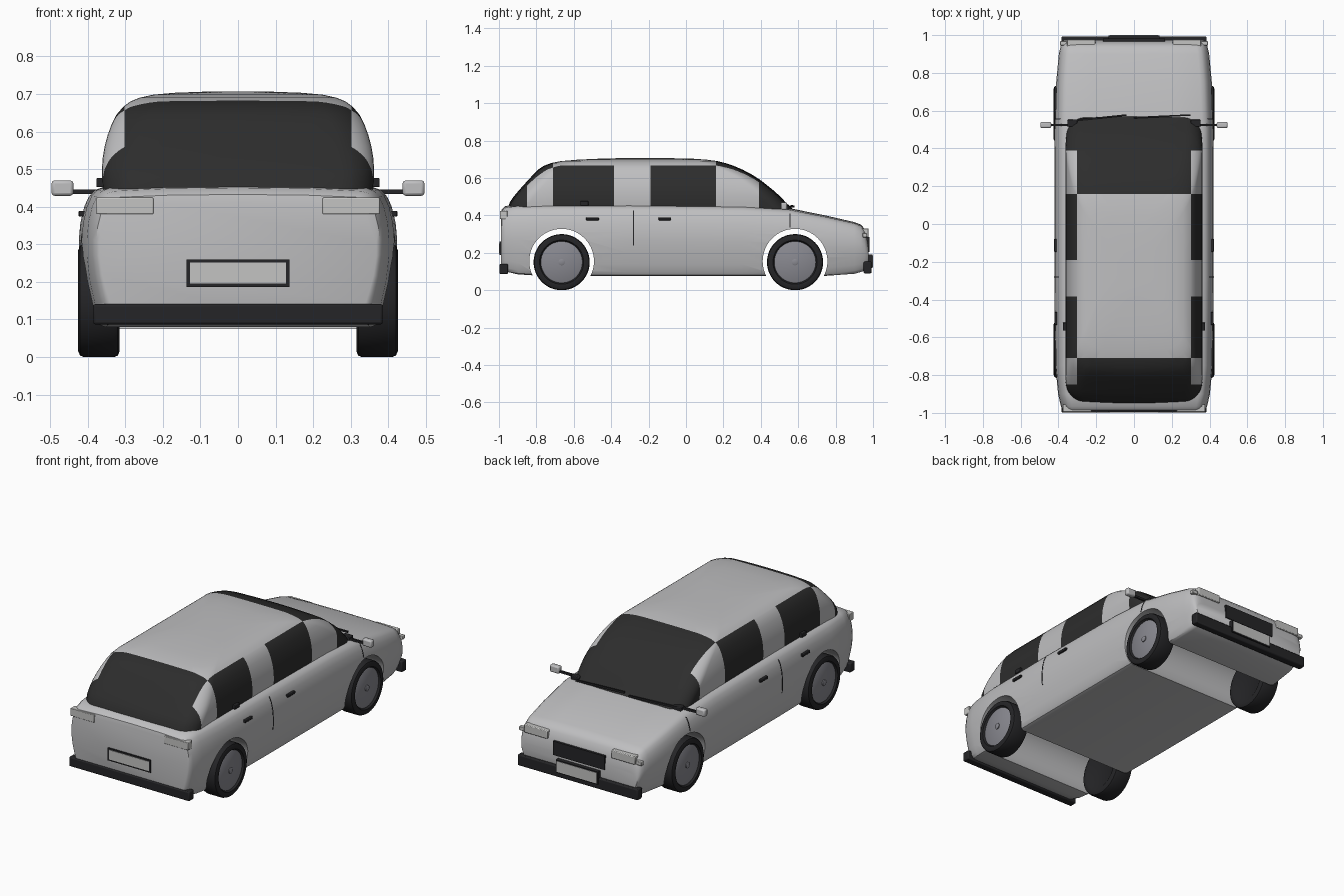
import bpy, bmesh, math
from mathutils import Vector

if "Cube" in bpy.data.objects:
    bpy.data.objects.remove(bpy.data.objects["Cube"])


def material(name, r, g, b):
    m = bpy.data.materials.new(name)
    m.diffuse_color = (r, g, b, 1)
    m.use_nodes = True
    m.node_tree.nodes["Principled BSDF"].inputs["Base Color"].default_value = m.diffuse_color
    return m


PAINT = material("silver_paint", 0.52, 0.52, 0.53)
GLASS = material("dark_glass", 0.026, 0.026, 0.026)
RUBBER = material("black_rubber", 0.018, 0.018, 0.02)
RIM = material("rim_grey", 0.25, 0.25, 0.28)
LAMP = material("lamp_grey", 0.55, 0.55, 0.54)


def finish(bm, name, mats, bevel=0.0, angle=35):
    bmesh.ops.recalc_face_normals(bm, faces=bm.faces)
    me = bpy.data.meshes.new(name)
    bm.to_mesh(me)
    bm.free()
    ob = bpy.data.objects.new(name, me)
    bpy.context.collection.objects.link(ob)
    for m in mats:
        me.materials.append(m)
    if bevel:
        b = ob.modifiers.new("bevel", 'BEVEL')
        b.width, b.segments = bevel, 2
    bpy.ops.object.select_all(action='DESELECT')
    ob.select_set(True)
    bpy.context.view_layer.objects.active = ob
    bpy.ops.object.shade_smooth_by_angle(angle=math.radians(angle))
    return ob


def loft(bm, rings):
    """Skin a list of equal-length point rings and cap both ends."""
    vs = [[bm.verts.new(p) for p in r] for r in rings]
    n = len(vs[0])
    for a, b in zip(vs, vs[1:]):
        for i in range(n):
            j = (i + 1) % n
            bm.faces.new((a[i], a[j], b[j], b[i]))
    bm.faces.new(vs[0])
    bm.faces.new(vs[-1])


def box(name, x, y, z, mat, mirror=False, bevel=0.0):
    """Box from (min, max) ranges, optionally repeated on the other side."""
    bm = bmesh.new()
    for s in ((1, -1) if mirror else (1,)):
        loft(bm, [[(s * x[0], yy, zz), (s * x[1], yy, zz), (s * x[1], yy, zt), (s * x[0], yy, zt)]
                  for yy, zz, zt in ((y[0], *z), (y[1], *z))])
    return finish(bm, name, [mat], bevel)


def lathe(bm, profile, s, cy, cz, n=48):
    """Spin (x, radius) pairs round a crosswise axle."""
    loft(bm, [[(s * x, cy + r * math.cos(2 * math.pi * i / n), cz + r * math.sin(2 * math.pi * i / n))
               for i in range(n)] for x, r in profile])


# Lower body: stations of y, bottom, top, half width, with one shared section
STATIONS = [(-.99, .13, .405, .368), (-.985, .115, .428, .377), (-.965, .10, .445, .387),
            (-.90, .085, .453, .402), (-.75, .075, .456, .416), (-.3, .075, .456, .422),
            (.3, .075, .449, .422), (.55, .075, .434, .42), (.75, .077, .394, .412),
            (.90, .088, .360, .398), (.935, .097, .347, .390), (.955, .105, .325, .384),
            (.968, .115, .28, .376), (.975, .13, .235, .368)]
SECTION = [(0, 0), (.86, 0), (.90, .015), (.925, .06), (.95, .17), (.98, .32), (1, .5), (1, .62),
           (.99, .74), (.967, .85), (.935, .93), (.90, .97), (.85, .99), (.5, 1.008), (0, 1.015)]


def half_width(y, z):
    for a, b in zip(STATIONS, STATIONS[1:]):
        if a[0] <= y <= b[0]:
            t = (y - a[0]) / (b[0] - a[0])
            zb, zt, w = [a[k] + t * (b[k] - a[k]) for k in (1, 2, 3)]
    h = (z - zb) / (zt - zb)
    for (x0, h0), (x1, h1) in zip(SECTION[1:], SECTION[2:]):
        if h0 <= h <= h1:
            return w * (x0 + (x1 - x0) * (h - h0) / (h1 - h0))


bm = bmesh.new()
rings = []
for y, zb, zt, w in STATIONS:
    half = [(w * x, y, zb + (zt - zb) * h) for x, h in SECTION]
    rings.append(half + [(-x, yy, z) for x, yy, z in half[-2:0:-1]])
loft(bm, rings)
body = finish(bm, "car_body", [PAINT])

# Wheel arches cut straight through the body
WHEELS = (-.665, .583)
bm = bmesh.new()
for cy in WHEELS:
    lathe(bm, [(-.6, .173), (.6, .173)], 1, cy, .155, 64)
cutter = finish(bm, "arch_cutter", [PAINT])
cutter.hide_render = True
mod = body.modifiers.new("arches", 'BOOLEAN')
mod.object, mod.operation, mod.solver = cutter, 'DIFFERENCE', 'EXACT'
bpy.context.view_layer.objects.active = body
bpy.ops.object.modifier_apply(modifier=mod.name)
bpy.data.objects.remove(cutter)
bpy.ops.object.select_all(action='DESELECT')
body.select_set(True)
bpy.ops.object.shade_smooth_by_angle(angle=math.radians(35))

# Cabin: layers of z, rear y, front y, half width
LAYERS = [(.43, -.955, .575, .358), (.47, -.942, .533, .362), (.50, -.922, .505, .362),
          (.53, -.897, .472, .360), (.56, -.87, .435, .355), (.59, -.843, .397, .347),
          (.62, -.815, .35, .336), (.645, -.79, .302, .323), (.665, -.76, .255, .306),
          (.68, -.72, .21, .286), (.69, -.67, .17, .262), (.698, -.58, .11, .225),
          (.703, -.47, .04, .17), (.706, -.36, -.08, .09)]


def cabin_ring(z, y0, y1, w):
    r = min(.09, w * .8)
    pts = []
    for k, (sx, sy) in enumerate(((1, 1), (-1, 1), (-1, -1), (1, -1))):
        cx, cy = sx * (w - r), (y1 - r) if sy > 0 else (y0 + r)
        for i in range(9):
            a = math.pi / 2 * (k + i / 8)
            pts.append([cx + r * math.cos(a), cy + r * math.sin(a), z])
        if k in (0, 2):
            for i in range(1, 10):
                pts.append([cx * (1 - i / 5), cy + sy * r, z])
    for p in pts:  # bow the front and rear glass
        end = 1 if p[1] > (y0 + y1) / 2 else -1
        if abs(p[1] - (y1 if end > 0 else y0)) < r * 1.01:
            p[1] -= end * .018 * (p[0] / w) ** 2
    return pts


bm = bmesh.new()
loft(bm, [cabin_ring(*l) for l in LAYERS])
cuts = [((x, 0, 0), (1, 0, 0)) for x in (-.302, .302)]
cuts += [((0, y, 0), (0, 1, 0)) for y in (-.85, -.71, -.385, -.19, .16, .39)]
for co, no in cuts:
    bmesh.ops.bisect_plane(bm, geom=bm.verts[:] + bm.edges[:] + bm.faces[:],
                           plane_co=co, plane_no=no, dist=1e-5)
for f in bm.faces:
    c = f.calc_center_median()
    ends = c.y < -.85 or c.y > .39
    if abs(c.x) < .302:
        glass = c.y < -.71 or c.y > .16
    else:
        glass = ends or -.71 < c.y < -.385 or -.19 < c.y < .16
    f.material_index = int(glass)
finish(bm, "cabin", [PAINT, GLASS], angle=50)

# Wheels
PARTS = {
    "tyres": (RUBBER, [(.325, .10), (.316, .115), (.315, .135), (.320, .146), (.330, .15), (.410, .15),
                       (.420, .146), (.425, .135), (.424, .118), (.412, .110)]),
    "wheel_rims": (RIM, [(.33, .111), (.414, .111), (.417, .106)]),
    "wheel_hubs": (RIM, [(.41, .017), (.422, .017), (.424, .013)]),
}
for name, (mat, profile) in PARTS.items():
    bm = bmesh.new()
    for cy in WHEELS:
        for s in (1, -1):
            lathe(bm, profile, s, cy, .15)
    finish(bm, name, [mat])

# Bumpers
box("rear_bumper", (-.385, .385), (-.997, -.952), (.087, .141), RUBBER, bevel=.006)
box("front_bumper", (-.385, .385), (.95, .992), (.09, .153), RUBBER, bevel=.006)

# Number plates with dark frames, and the grille
box("rear_plate_frame", (-.137, .137), (-.996, -.985), (.187, .260), RUBBER)
box("rear_plate", (-.128, .128), (-.999, -.99), (.196, .251), LAMP)
box("front_plate_frame", (-.135, .135), (.97, .998), (.118, .192), RUBBER)
box("front_plate", (-.128, .128), (.99, 1.0), (.124, .186), LAMP)
box("grille", (-.165, .165), (.94, .981), (.205, .285), RUBBER)

# Lamps
box("headlights", (.205, .355), (.93, .976), (.283, .330), LAMP, True, .004)
box("corner_lamps", (.355, .392), (.945, .968), (.283, .305), LAMP, True, .003)
box("rear_lamps", (.225, .377), (-.995, -.955), (.380, .424), LAMP, True, .003)

# Door handles and window trim blocks
for name, y in (("rear_door_handles", -.50), ("front_door_handles", -.113)):
    x = half_width(y, .38)
    box(name, (x - .01, x + .012), (y - .034, y + .034), (.374, .389), RUBBER, True, .003)
box("window_catches", (.35, .377), (-.565, -.522), (.452, .476), RUBBER, True, .003)

# Door seams that follow the body side
bm = bmesh.new()
for y, z0, z1 in ((-.28, .24, .425), (.556, .335, .41)):
    for s in (1, -1):
        loft(bm, [[(s * (half_width(y, z) + o), y + d, z)
                   for o, d in ((-.004, -.003), (.0015, -.003), (.0015, .003), (-.004, .003))]
                  for z in [z0 + (z1 - z0) * i / 8 for i in range(9)]])
finish(bm, "door_seams", [RUBBER])

# Wing mirrors
box("mirror_housings", (.438, .496), (.508, .540), (.429, .470), PAINT, True, .008)
box("mirror_arms", (.345, .445), (.518, .530), (.434, .446), RUBBER, True)
box("mirror_bases", (.30, .352), (.515, .552), (.425, .452), RUBBER, True, .004)

# Wipers
bm = bmesh.new()
for a, b in (((-.35, .545, .447), (-.04, .577, .447)), ((0, .563, .452), (.30, .577, .447))):
    a, b = Vector(a), Vector(b)
    loft(bm, [[p + Vector((0, dy, dz)) for dy, dz in ((-.004, -.006), (.004, -.006), (.004, .004), (-.004, .004))]
              for p in (a, b)])
finish(bm, "wipers", [RUBBER])
